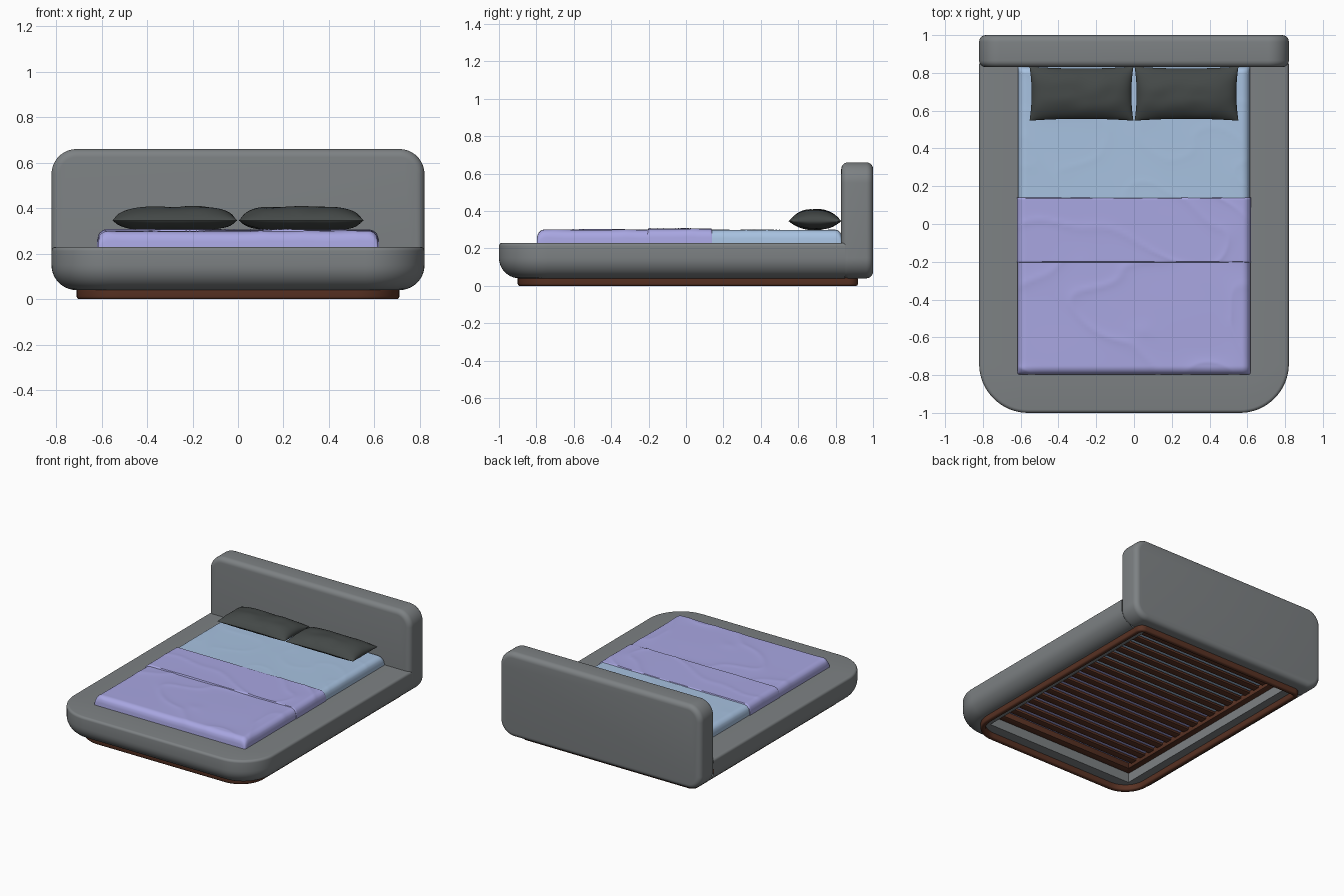
import bpy, bmesh, math
from mathutils import Vector, noise

if "Cube" in bpy.data.objects:
    bpy.data.objects.remove(bpy.data.objects["Cube"])


def material(name, r, g, b):
    m = bpy.data.materials.new(name)
    m.diffuse_color = (r, g, b, 1)
    m.use_nodes = True
    m.node_tree.nodes["Principled BSDF"].inputs["Base Color"].default_value = m.diffuse_color
    return m


GREY = material("grey upholstery", 0.205, 0.22, 0.228)
WOOD = material("dark wood", 0.10, 0.032, 0.017)
BLUE = material("blue sheet", 0.39, 0.54, 0.75)
LILAC = material("lilac blanket", 0.395, 0.385, 0.76)
DARK = material("charcoal pillow", 0.058, 0.066, 0.064)


def finish(bm, name, mat, angle=40):
    bmesh.ops.remove_doubles(bm, verts=bm.verts, dist=1e-5)
    bmesh.ops.recalc_face_normals(bm, faces=bm.faces)
    me = bpy.data.meshes.new(name)
    bm.to_mesh(me)
    bm.free()
    me.materials.append(mat)
    ob = bpy.data.objects.new(name, me)
    bpy.context.collection.objects.link(ob)
    bpy.ops.object.select_all(action='DESELECT')
    ob.select_set(True)
    bpy.context.view_layer.objects.active = ob
    bpy.ops.object.shade_smooth_by_angle(angle=math.radians(angle))
    return ob


def loft(bm, rings, closed=True, caps=False, loop=False):
    """Skin a list of equally long point rings."""
    vr = [[bm.verts.new(p) for p in ring] for ring in rings]
    n = len(vr[0])
    pairs = list(zip(vr, vr[1:])) + ([(vr[-1], vr[0])] if loop else [])
    for a, b in pairs:
        for i in range(n if closed else n - 1):
            j = (i + 1) % n
            bm.faces.new((a[i], a[j], b[j], b[i]))
    if caps:
        bm.faces.new(vr[0])
        bm.faces.new(vr[-1])


def round_rect(x0, x1, y0, y1, radii, seg=12):
    """Rounded rectangle; radii for lower right, upper right, upper left, lower left."""
    pts = []
    corners = [(x1, y0, -1, 1), (x1, y1, -1, -1), (x0, y1, 1, -1), (x0, y0, 1, 1)]
    for k, ((cx, cy, sx, sy), r) in enumerate(zip(corners, radii)):
        for i in range(seg + 1):
            t = math.radians(-90 + 90 * k + 90 * i / seg)
            pts.append((cx + sx * r + r * math.cos(t), cy + sy * r + r * math.sin(t)))
    return pts


def box(name, x0, x1, y0, y1, z0, z1, mat, bevel=0.005):
    bm = bmesh.new()
    bmesh.ops.create_cube(bm, size=1)
    for v in bm.verts:
        v.co = ((x0 + x1) / 2 + v.co.x * (x1 - x0), (y0 + y1) / 2 + v.co.y * (y1 - y0),
                (z0 + z1) / 2 + v.co.z * (z1 - z0))
    bmesh.ops.bevel(bm, geom=bm.edges[:], offset=bevel, segments=2, profile=0.5, affect='EDGES')
    return finish(bm, name, mat)


# Upholstered U-shaped base: rounded lower edge, nearly square upper edge
def base_outline(d, z):
    R = 0.26
    pts = [(0.82 - d, 0.85, z), (0.82 - d, -0.74, z)]
    for i in range(1, 17):
        t = math.radians(90 * i / 16)
        pts.append((0.56 + (R - d) * math.cos(t), -0.74 - (R - d) * math.sin(t), z))
    return pts + [(-x, y, z) for x, y, z in reversed(pts)]


def base_inner(z):
    return [(max(-0.613, min(0.613, x)), max(-0.79, y), z) for x, y, _ in base_outline(0, z)]


rings = [base_inner(0.04)]
for i in range(11):
    t = math.radians(9 * i)
    rings.append(base_outline(0.11 * (1 - math.sin(t)), 0.04 + 0.11 * (1 - math.cos(t))))
for i in range(6):
    t = math.radians(18 * i)
    rings.append(base_outline(0.018 * (1 - math.cos(t)), 0.212 + 0.018 * math.sin(t)))
rings.append(base_inner(0.23))
bm = bmesh.new()
loft(bm, rings, closed=False, loop=True)
finish(bm, "bed_base", GREY)

# Headboard: rounded slab with soft rims
bm = bmesh.new()
rings = []
rim = 0.036
steps = [math.radians(15 * i) for i in range(7)]
prof = [(0.83 + rim * (1 - math.cos(t)), rim * (1 - math.sin(t))) for t in steps]
prof += [(1.83 - y, d) for y, d in reversed(prof)]
for y, d in prof:
    o = round_rect(-0.82 + d, 0.82 - d, 0.04 + d, 0.66 - d, [0.11 - d] * 4)
    rings.append([(x, y, z) for x, z in o])
loft(bm, rings, caps=True)
finish(bm, "headboard", GREY)

# Wooden plinth ring under the base
bm = bmesh.new()
rings = []
for d, z in [(0.008, 0), (0.002, 0.005), (0, 0.012), (0, 0.045), (0.035, 0.045),
             (0.035, 0.012), (0.033, 0.005), (0.027, 0)]:
    o = round_rect(-0.71 + d, 0.71 - d, -0.9 + d, 0.92 - d,
                   [0.19 - d, 0.05 - d, 0.05 - d, 0.19 - d])
    rings.append([(x, y, z) for x, y in o])
loft(bm, rings, loop=True)
finish(bm, "plinth", WOOD)

# Slatted support
for s, side in ((-1, "left"), (1, "right")):
    box("slat_rail_" + side, s * 0.588 - 0.024, s * 0.588 + 0.024, -0.785, 0.83, 0.105, 0.15, WOOD)
box("slat_beam_front", -0.6, 0.6, -0.785, -0.73, 0.105, 0.15, WOOD)
box("slat_beam_back", -0.6, 0.6, 0.77, 0.83, 0.105, 0.15, WOOD)
for i in range(16):
    y = -0.675 + i * 0.0925
    box("slat_%02d" % (i + 1), -0.58, 0.58, y - 0.026, y + 0.026, 0.13, 0.148, WOOD, 0.003)


# Bedding blocks: rounded top edges with gentle creases
def bedding(name, half, y0, y1, top, bottom, mat, r_front, r_back, wrinkle, seed):
    nx, ny = 110, max(24, int((y1 - y0) / 0.011))
    r = 0.045

    def height(x, y):
        a = max(0, r - half + abs(x)) / r
        b = max(0, r_front - (y - y0)) / r_front
        c = max(0, r_back - (y1 - y)) / r_back
        drop = r * (1 - math.sqrt(max(0, 1 - a * a)))
        drop += r_front * (1 - math.sqrt(max(0, 1 - b * b)))
        drop += r_back * (1 - math.sqrt(max(0, 1 - c * c)))
        big = noise.noise(Vector((x * 2.2, y * 2.2, seed)))
        fold = 1 - abs(noise.noise(Vector((x * 2.2 - y * 1.5, y * 3.5 + x * 1.5, seed + 7)))) * 2
        return top - drop + wrinkle * (0.5 * big + 0.7 * max(0, fold) ** 6 - 0.3)

    def spread(i, n):  # denser rows close to the rims
        t = i / n
        return t - 0.08 * math.sin(2 * math.pi * t)

    bm = bmesh.new()
    rows = []
    for j in range(ny + 1):
        y = y0 + (y1 - y0) * spread(j, ny)
        row = []
        for i in range(nx + 1):
            x = -half + 2 * half * spread(i, nx)
            row.append((x, y, height(x, y)))
        rows.append([(-half, y, bottom)] + row + [(half, y, bottom)])
    loft(bm, rows, closed=True)
    for row in (rows[0], rows[-1]):  # end walls
        loft(bm, [row, [(p[0], p[1], bottom) for p in row]], closed=False)
    bmesh.ops.dissolve_degenerate(bm, edges=bm.edges[:], dist=1e-5)
    finish(bm, name, mat, 50)


bedding("mattress_sheet", 0.614, 0.10, 0.832, 0.299, 0.155, BLUE, 0.01, 0.035, 0.002, 3.1)
bedding("blanket", 0.616, -0.797, 0.12, 0.299, 0.152, LILAC, 0.045, 0.01, 0.006, 11.4)
bedding("blanket_fold", 0.619, -0.205, 0.14, 0.306, 0.15, LILAC, 0.008, 0.008, 0.005, 5.7)

# Pillows: pinched corners, flattened underside
for s, side in ((-1, "left"), (1, "right")):
    bm = bmesh.new()
    n = 44
    for face in (1, -1):
        rows = []
        for j in range(n + 1):
            v = math.sin(math.pi * (j / n - 0.5))
            row = []
            for i in range(n + 1):
                u = math.sin(math.pi * (i / n - 0.5))
                x = s * 0.278 + 0.275 * u * (1 - 0.04 * (1 - v * v))
                y = 0.69 + 0.143 * v * (1 - 0.07 * (1 - u * u))
                puff = math.sqrt(1 - u ** 4) * (1 - abs(v) ** 2.4) ** 0.75
                crease = 0.007 * noise.noise(Vector((x * 9, y * 12, s * 4 + face))) * puff
                z = 0.346 + face * (0.062 if face > 0 else 0.044) * puff + crease
                row.append((x, y, z))
            rows.append(row)
        loft(bm, rows, closed=False)
    finish(bm, "pillow_" + side, DARK, 60)
